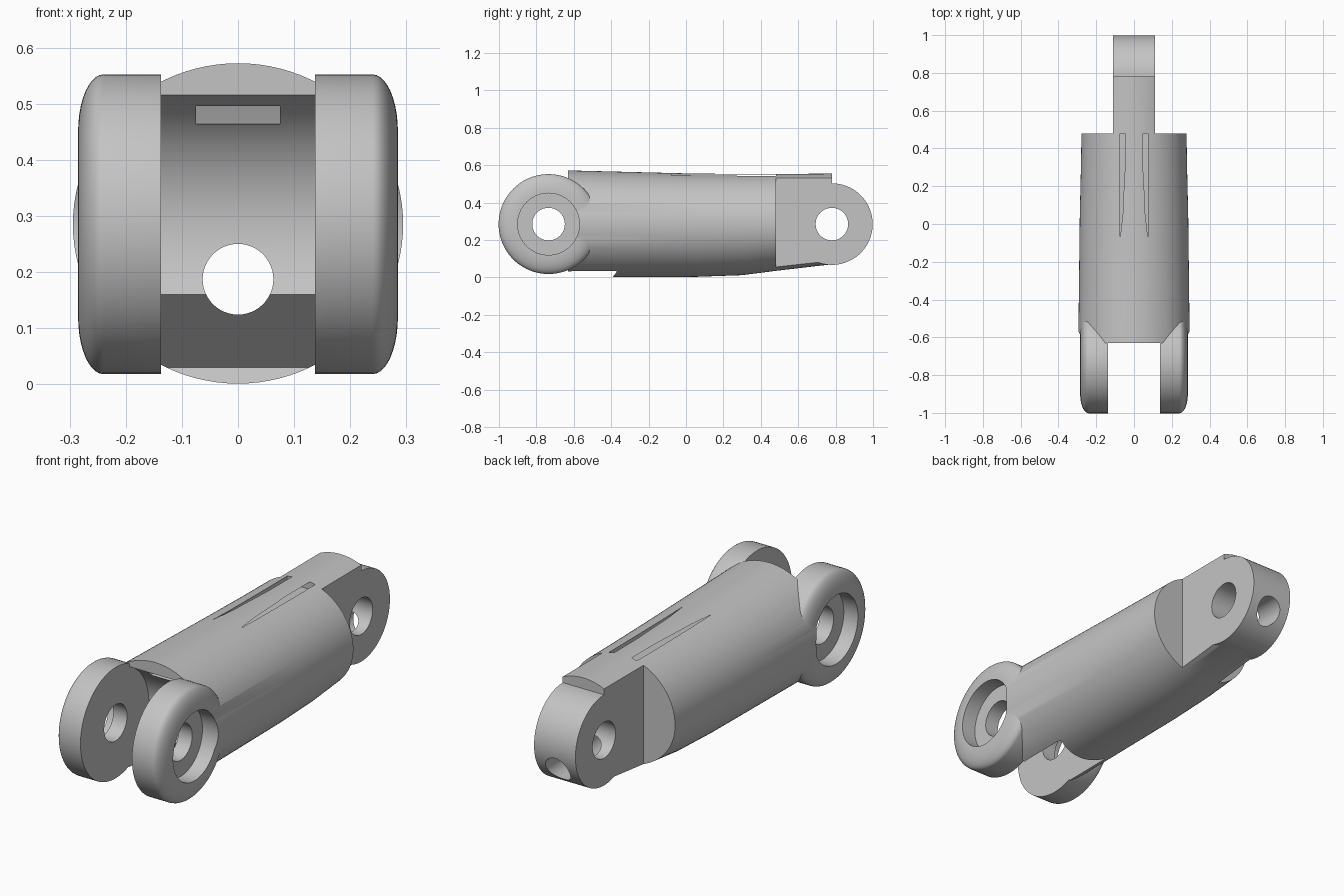
import bpy, bmesh
from math import sin, cos, pi, radians, sqrt, atan2

old = bpy.data.objects.get("Cube")
if old:
    bpy.data.objects.remove(old)

# Shared finish
grey = bpy.data.materials.new("plain grey")
grey.use_nodes = True
grey.diffuse_color = (0.55, 0.55, 0.55, 1)
grey.node_tree.nodes["Principled BSDF"].inputs["Base Color"].default_value = grey.diffuse_color

MID = 0.285                  # height of both pivots
FRONT, BACK = -0.735, 0.78   # pivot positions along the link
GAP, TONGUE = 0.137, 0.11    # half widths of fork gap and rear tongue


def loft(name, rings):
    """Skin a list of equal-length point rings and cap both ends."""
    bm = bmesh.new()
    loops = [[bm.verts.new(p) for p in ring] for ring in rings]
    n = len(loops[0])
    for a, b in zip(loops, loops[1:]):
        for i in range(n):
            j = (i + 1) % n
            bm.faces.new((a[i], a[j], b[j], b[i]))
    bm.faces.new(loops[0])
    bm.faces.new(loops[-1])
    bmesh.ops.recalc_face_normals(bm, faces=bm.faces)
    mesh = bpy.data.meshes.new(name)
    bm.to_mesh(mesh)
    bm.free()
    mesh.materials.append(grey)
    ob = bpy.data.objects.new(name, mesh)
    bpy.context.collection.objects.link(ob)
    return ob


def prism(name, outline, x0, x1):
    """Extrude a (y, z) outline across x."""
    return loft(name, [[(x, y, z) for y, z in outline] for x in (x0, x1)])


def lathe(name, profile, y, n=96):
    """Turn (x, radius) points about the pivot axis at y."""
    turn = [2 * pi * i / n for i in range(n)]
    return loft(name, [[(x, y + r * cos(t), MID + r * sin(t)) for t in turn]
                       for x, r in profile])


def box(name, x0, x1, y0, y1, z0, z1):
    return prism(name, [(y0, z0), (y1, z0), (y1, z1), (y0, z1)], x0, x1)


def combine(target, tool, operation):
    """Apply a boolean and discard the tool."""
    tool.hide_render = True
    mod = target.modifiers.new("combine", 'BOOLEAN')
    mod.operation = operation
    mod.solver = 'EXACT'
    mod.object = tool
    bpy.ops.object.select_all(action='DESELECT')
    bpy.context.view_layer.objects.active = target
    target.select_set(True)
    bpy.ops.object.modifier_apply(modifier=mod.name)
    bpy.data.objects.remove(tool)


# Tapered barrel: y, half width, top, bottom
stations = [(-0.63, 0.295, 0.572, 0.0), (0.05, 0.287, 0.555, 0.003),
            (0.3, 0.281, 0.553, 0.012), (0.48, 0.278, 0.553, 0.035),
            (BACK, 0.27, 0.555, 0.07)]
rings = []
for y, half, top, bottom in stations:
    ring = []
    for i in range(96):
        t = 2 * pi * i / 96
        rise = top - MID if sin(t) > 0 else MID - bottom
        ring.append((half * cos(t), y, MID + rise * sin(t)))
    rings.append(ring)
body = loft("finger_link", rings)

# Flats either side of the rear tongue
for side in (-1, 1):
    flat = box("flat_cutter", *sorted((side * TONGUE, side * 0.5)), 0.48, 1.2, -0.2, 0.8)
    combine(body, flat, 'DIFFERENCE')

# Rounded tongue end
combine(body, lathe("tongue_end", [(-TONGUE, 0.218), (TONGUE, 0.218)], BACK), 'UNION')

# Fork lugs with domed outer rims
rim = [(0.24 + 0.045 * sin(a), 0.165 + 0.102 * cos(a))
       for a in (pi / 2 * i / 10 for i in range(11))]
for side in (-1, 1):
    profile = [(side * x, r) for x, r in [(GAP, 0.267)] + rim]
    combine(body, lathe("fork_lug", profile, FRONT), 'UNION')

# Fork gap: concave seat for the next link, with a sloped relief underneath
seat = 0.253
start, end = atan2(0.23, sqrt(seat**2 - 0.23**2)), atan2(-0.125, 0.22)
outline = [(FRONT + seat * cos(t), MID + seat * sin(t))
           for t in (start + (end - start) * i / 32 for i in range(33))]
outline += [(-0.37, 0.03), (-0.395, -0.002), (-0.395, -0.1), (-1.1, -0.1), (-1.1, 0.515)]
combine(body, prism("gap_cutter", outline, -GAP, GAP), 'DIFFERENCE')

# Outer recesses and pivot holes
for side in (-1, 1):
    recess = [(side * 0.21, 0.165), (side * 0.4, 0.165)]
    combine(body, lathe("recess_cutter", recess, FRONT), 'DIFFERENCE')
for y in (FRONT, BACK):
    combine(body, lathe("pin_cutter", [(-0.5, 0.087), (0.5, 0.087)], y, 64), 'DIFFERENCE')

# Lengthwise cable bore
bore = [[(0.063 * cos(2 * pi * i / 48), y, 0.187 + 0.063 * sin(2 * pi * i / 48))
         for i in range(48)] for y in (-0.7, 1.2)]
combine(body, loft("bore_cutter", bore), 'DIFFERENCE')

# Rising tendon slot whose corners break through the top as two slits
slot = [(-0.68, 0.485), (-0.16, 0.549), (0.48, 0.549),
        (0.48, 0.512), (-0.16, 0.512), (-0.68, 0.448)]
combine(body, prism("slot_cutter", slot, -0.075, 0.075), 'DIFFERENCE')

# Smooth curves, crisp edges
bpy.ops.object.select_all(action='DESELECT')
body.select_set(True)
bpy.context.view_layer.objects.active = body
bpy.ops.object.shade_smooth_by_angle(angle=radians(25))
